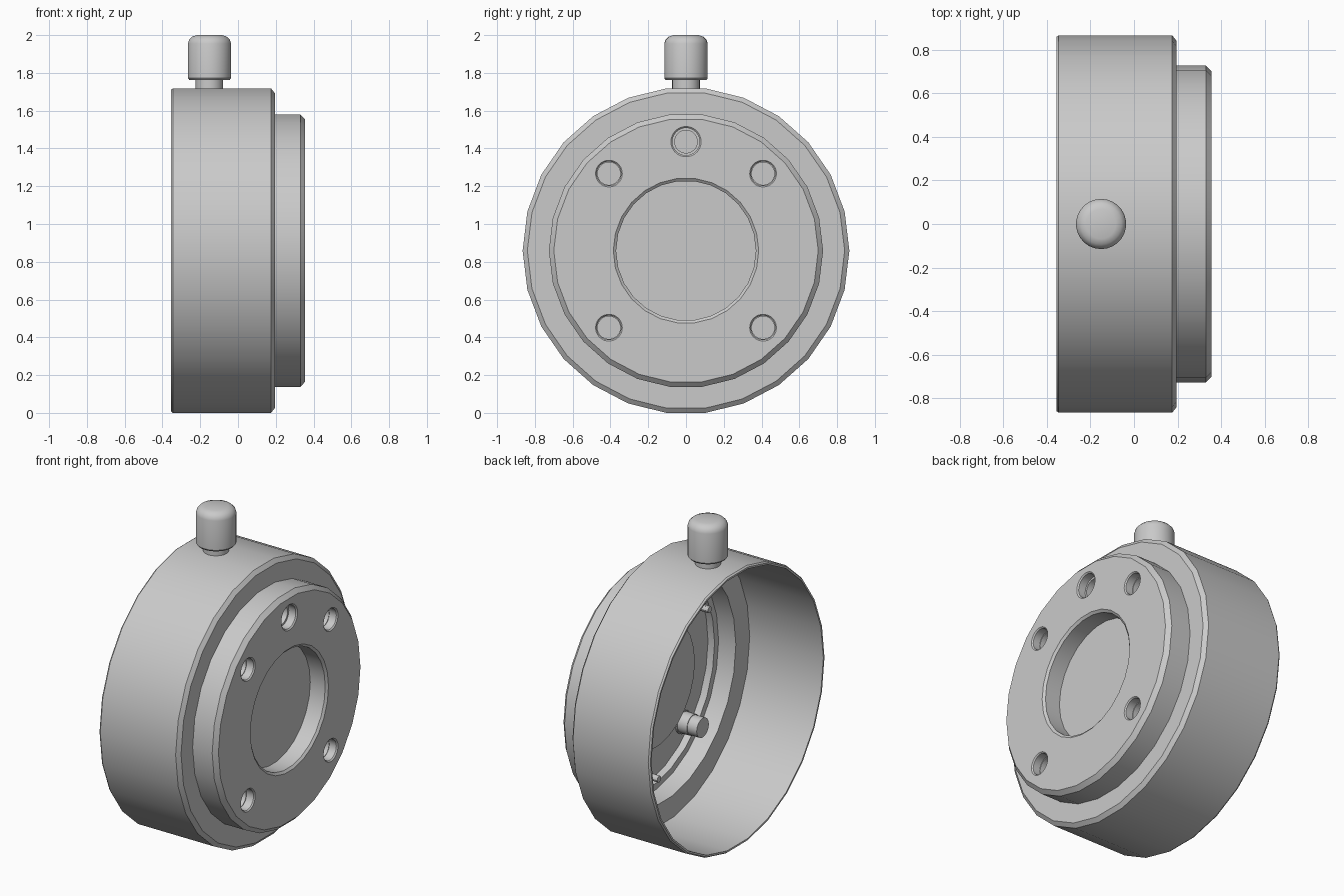
import bpy, bmesh, math
from mathutils import Matrix

if "Cube" in bpy.data.objects:
    bpy.data.objects.remove(bpy.data.objects["Cube"], do_unlink=True)

AXIS_Z = 0.859   # height of the housing's axis
SIDES = 26

metal = bpy.data.materials.new("grey_metal")
metal.use_nodes = True
GREY = (0.59, 0.59, 0.59, 1)
metal.diffuse_color = GREY
metal.node_tree.nodes["Principled BSDF"].inputs["Base Color"].default_value = GREY


def smooth(ob):
    bpy.ops.object.select_all(action="DESELECT")
    ob.select_set(True)
    bpy.context.view_layer.objects.active = ob
    bpy.ops.object.shade_smooth_by_angle(angle=math.radians(30))


def lathe(name, profile, sides=SIDES, y=0, z=AXIS_Z, upright_x=None):
    """Revolve (along, radius) points about x, or about z if upright_x is given."""
    bm = bmesh.new()
    rings = []
    for along, r in profile:
        if r == 0:
            rings.append([bm.verts.new((along, 0, 0))])
        else:
            turn = [2 * math.pi * i / sides for i in range(sides)]
            rings.append([bm.verts.new((along, r * math.cos(t), r * math.sin(t))) for t in turn])
    for a, b in zip(rings, rings[1:]):
        for i in range(sides):
            j = (i + 1) % sides
            if len(a) == 1:
                bm.faces.new((a[0], b[i], b[j]))
            elif len(b) == 1:
                bm.faces.new((a[i], a[j], b[0]))
            else:
                bm.faces.new((a[i], a[j], b[j], b[i]))
    # Merge the triangle fans of flat end caps into single faces
    for ring in rings:
        if len(ring) == 1:
            bmesh.ops.dissolve_verts(bm, verts=ring)
    if upright_x is not None:
        bm.transform(Matrix.Translation((upright_x, 0, 0)) @ Matrix.Rotation(-math.pi / 2, 4, "Y"))
    else:
        bm.transform(Matrix.Translation((0, y, z)))
    bmesh.ops.recalc_face_normals(bm, faces=bm.faces)
    mesh = bpy.data.meshes.new(name)
    bm.to_mesh(mesh)
    bm.free()
    mesh.materials.append(metal)
    ob = bpy.data.objects.new(name, mesh)
    bpy.context.collection.objects.link(ob)
    smooth(ob)
    return ob


# Open-backed housing with stepped flange and recessed centre
housing = lathe("housing", [
    (0.24, 0), (0.24, 0.37), (0.343, 0.37), (0.355, 0.385),
    (0.355, 0.70), (0.33, 0.726), (0.195, 0.726), (0.195, 0.84),
    (0.175, 0.865), (-0.345, 0.865), (-0.355, 0.858), (-0.355, 0.847),
    (0.153, 0.847), (0.153, 0.71), (0.265, 0.70), (0.265, 0.66),
    (0.31, 0.66), (0.31, 0.39), (0.212, 0.39), (0.212, 0)])

# Five blind bolt sockets that project as bosses behind the face; the top one is wider
sockets = [(0, 0.577, 1.13)] + [(sy * 0.408, sz * 0.408, 1) for sy in (-1, 1) for sz in (-1, 1)]
for n, (y, dz, size) in enumerate(sockets, 1):
    lip = 0.071 * size
    cutter = lathe("socket_cutter", [(0.27, 0), (0.27, lip), (0.4, lip), (0.4, 0)],
                   y=y, z=AXIS_Z + dz)
    cut = housing.modifiers.new("socket", "BOOLEAN")
    cut.object = cutter
    cut.solver = "EXACT"
    bpy.context.view_layer.objects.active = housing
    bpy.ops.object.modifier_apply(modifier=cut.name)
    bpy.data.objects.remove(cutter, do_unlink=True)
    lathe(f"bolt_socket_{n}", [
        (0.235, 0), (0.235, 0.064 * size), (0.348, 0.064 * size), (0.355, lip),
        (0.30, lip), (0.30, 0.06), (0.17, 0.06), (0.17, 0)], y=y, z=AXIS_Z + dz)
smooth(housing)

# Three slim locating pins, evenly spaced inside the housing
for n in range(3):
    angle = math.radians(30 + 120 * n)
    lathe(f"inner_pin_{n + 1}", [(0.32, 0), (0.32, 0.02), (0.185, 0.02), (0.185, 0)],
          sides=12, y=0.577 * math.cos(angle), z=AXIS_Z + 0.577 * math.sin(angle))

# Knob and its neck on top
lathe("knob", [(1.762, 0), (1.762, 0.107), (1.772, 0.115), (1.955, 0.115),
               (1.975, 0.109), (1.991, 0.093), (2.0, 0.068), (2.0, 0)], upright_x=-0.151)
lathe("knob_neck", [(1.70, 0), (1.70, 0.073), (1.78, 0.073), (1.78, 0)], upright_x=-0.152)
